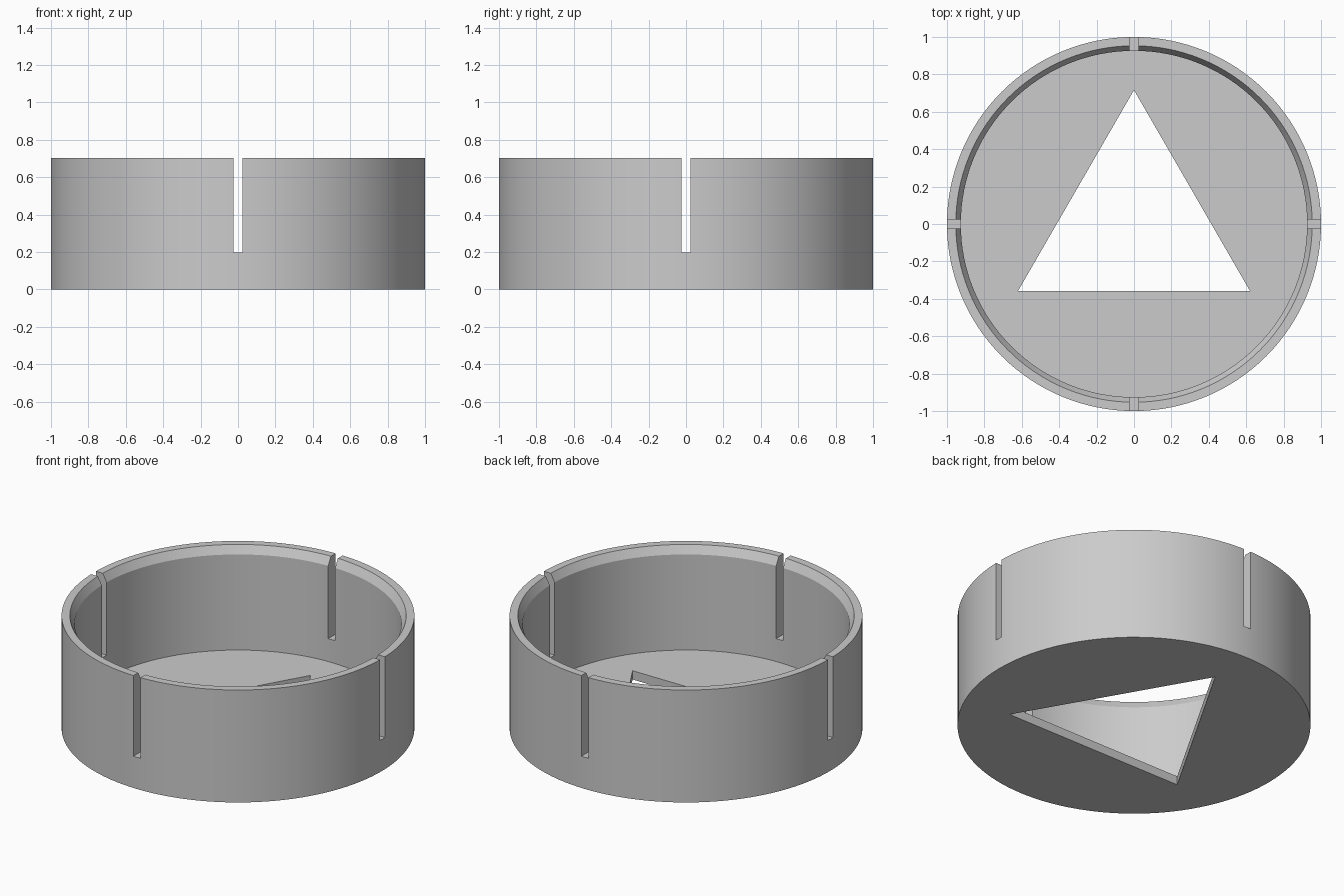
import bpy, bmesh
from math import sin, cos, pi

SEGMENTS = 128
HEIGHT, FLOOR, RIM = 0.703, 0.055, 0.05
INNER, LIP = 0.926, 0.953
SLOT_WIDTH, SLOT_BOTTOM = 0.048, 0.198

if "Cube" in bpy.data.objects:
    bpy.data.objects.remove(bpy.data.objects["Cube"])

grey = bpy.data.materials.new("plain grey")
grey.use_nodes = True
grey.diffuse_color = (0.6, 0.6, 0.6, 1)
grey.node_tree.nodes["Principled BSDF"].inputs["Base Color"].default_value = grey.diffuse_color


def stacked_solid(name, rings, sides, start=0.0):
    """Closed solid of n-sided rings (radius, z), capped at both ends."""
    bm = bmesh.new()
    loops = [[bm.verts.new((r * cos(start + 2 * pi * i / sides),
                            r * sin(start + 2 * pi * i / sides), z))
              for i in range(sides)] for r, z in rings]
    for a, b in zip(loops, loops[1:]):
        for i in range(sides):
            j = (i + 1) % sides
            bm.faces.new((a[i], a[j], b[j], b[i]))
    bm.faces.new(loops[0])
    bm.faces.new(loops[-1])
    bmesh.ops.recalc_face_normals(bm, faces=bm.faces)
    mesh = bpy.data.meshes.new(name)
    bm.to_mesh(mesh)
    bm.free()
    mesh.materials.append(grey)
    obj = bpy.data.objects.new(name, mesh)
    bpy.context.collection.objects.link(obj)
    return obj


def slot_cutter(name, size_x, size_y):
    """Box that cuts a pair of opposite slots down from the rim."""
    bpy.ops.mesh.primitive_cube_add(size=1, location=(0, 0, SLOT_BOTTOM + 0.5))
    obj = bpy.context.object
    obj.name = name
    obj.scale = (size_x, size_y, 1)
    obj.data.materials.append(grey)
    return obj


# Round tray: outer wall, flat rim, inner chamfer, inner wall and floor
tray = stacked_solid("round_tray", [
    (1, 0), (1, HEIGHT), (LIP, HEIGHT), (INNER, HEIGHT - RIM), (INNER, FLOOR)],
    SEGMENTS)

# Triangular floor opening and four rim slots
cutters = [
    stacked_solid("triangle_cutter", [(0.716, -0.2), (0.716, 0.15)], 3, pi / 2),
    slot_cutter("side_slot_cutter", 3, SLOT_WIDTH),
    slot_cutter("front_slot_cutter", SLOT_WIDTH, 3),
]
bpy.ops.object.select_all(action="DESELECT")
tray.select_set(True)
bpy.context.view_layer.objects.active = tray
for cutter in cutters:
    cutter.hide_render = True
    mod = tray.modifiers.new(cutter.name, "BOOLEAN")
    mod.operation = "DIFFERENCE"
    mod.solver = "EXACT"
    mod.object = cutter
    bpy.ops.object.modifier_apply(modifier=mod.name)
for cutter in cutters:
    bpy.data.objects.remove(cutter)

# Smooth walls with crisp edges
bpy.ops.object.shade_smooth_by_angle(angle=pi / 9)
